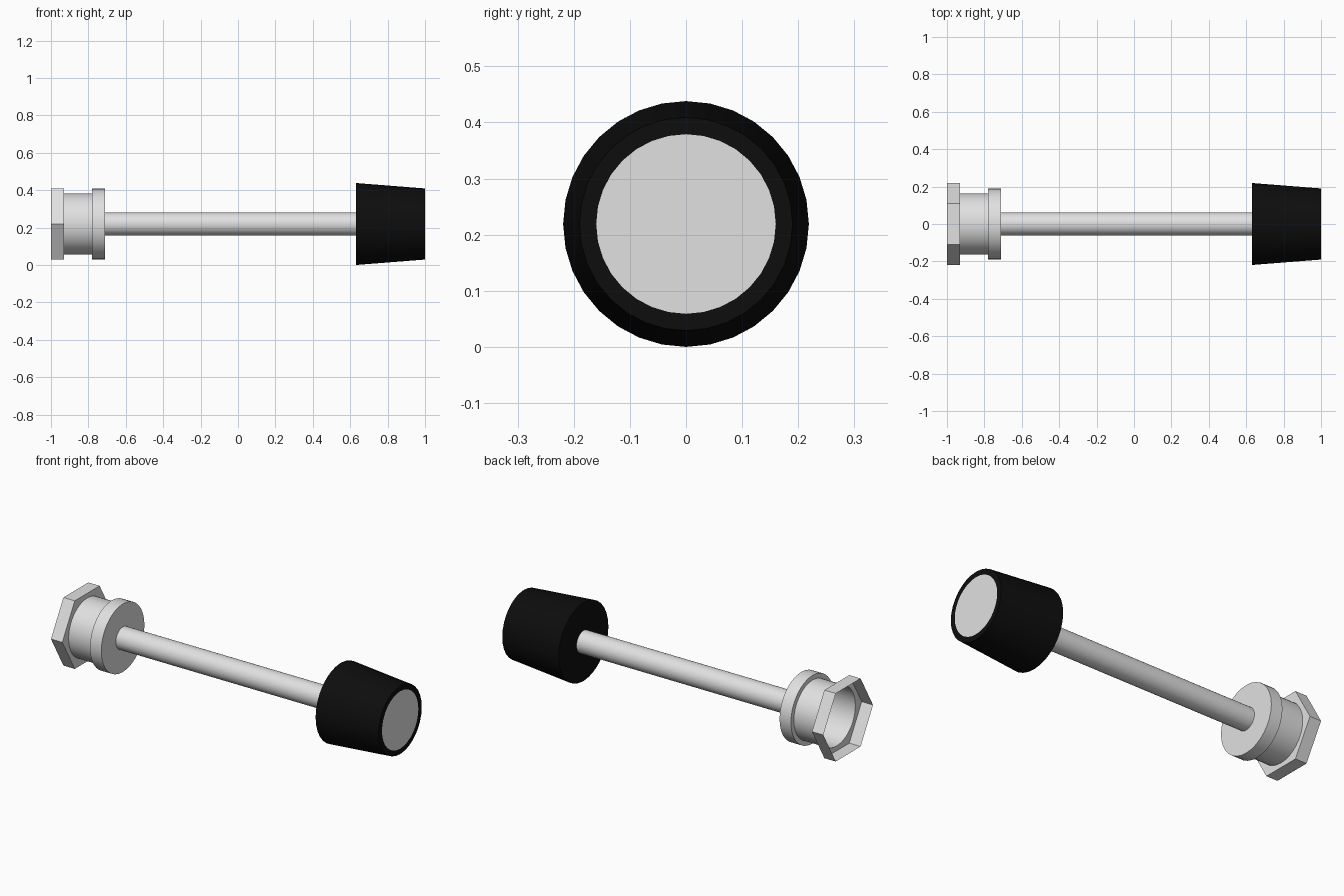
import bpy, bmesh, math

if "Cube" in bpy.data.objects:
    bpy.data.objects.remove(bpy.data.objects["Cube"])

AXIS_Z = 0.219


def material(name, value):
    m = bpy.data.materials.new(name)
    m.diffuse_color = (value, value, value, 1)
    m.use_nodes = True
    m.node_tree.nodes["Principled BSDF"].inputs["Base Color"].default_value = m.diffuse_color
    return m


metal = material("light grey metal", 0.75)
rubber = material("black rubber", 0.004)


def lathe(name, sections, mat):
    """Skin sections (x, radius, sides) along the x axis; radius 0 closes with a disc.
    Sections with different side counts are not joined here."""
    bm = bmesh.new()
    prev = None
    for x, r, n in sections:
        if r == 0:
            bm.faces.new(prev)
            continue
        ring = [bm.verts.new((x, r * math.cos(2 * math.pi * i / n),
                              AXIS_Z + r * math.sin(2 * math.pi * i / n))) for i in range(n)]
        if prev:
            for i in range(n):
                j = (i + 1) % n
                bm.faces.new((prev[i], prev[j], ring[j], ring[i]))
        else:
            first = ring
        prev = ring
    if name in ("knob",):
        bm.faces.new(first)
    bmesh.ops.recalc_face_normals(bm, faces=bm.faces)
    me = bpy.data.meshes.new(name)
    bm.to_mesh(me)
    bm.free()
    me.materials.append(mat)
    ob = bpy.data.objects.new(name, me)
    bpy.context.collection.objects.link(ob)
    bpy.ops.object.select_all(action='DESELECT')
    ob.select_set(True)
    bpy.context.view_layer.objects.active = ob
    bpy.ops.object.shade_smooth_by_angle(angle=math.radians(30))
    return ob


S = 32
# Open hexagonal collar wall
lathe("hex_collar", [(-1, 0.219, 6), (-0.93, 0.219, 6)], metal)

# Collar web: hexagon outline down to the round neck
bm = bmesh.new()
inner, outer = [], []
for i in range(48):
    a = 2 * math.pi * i / 48
    local = (a % (math.pi / 3)) - math.pi / 6
    r = 0.219 * math.cos(math.pi / 6) / math.cos(local)
    for ring, rad in ((inner, 0.163), (outer, r)):
        ring.append(bm.verts.new((-0.93, rad * math.cos(a), AXIS_Z + rad * math.sin(a))))
for i in range(48):
    j = (i + 1) % 48
    bm.faces.new((inner[i], inner[j], outer[j], outer[i]))
bmesh.ops.recalc_face_normals(bm, faces=bm.faces)
web = bpy.data.meshes.new("collar_web")
bm.to_mesh(web)
bm.free()
web.materials.append(metal)
bpy.context.collection.objects.link(bpy.data.objects.new("collar_web", web))

# Hollow neck and flange, closed on the shaft side
lathe("neck_and_flange", [(-0.93, 0.164, S), (-0.78, 0.164, S), (-0.78, 0.19, S),
                          (-0.71, 0.19, S), (-0.71, 0, S)], metal)

# Shaft
lathe("shaft", [(-0.71, 0.062, S), (0.632, 0.062, S)], metal)

# Tapered knob with an inset metal end disc
knob = lathe("knob", [(0.632, 0.219, S), (1, 0.19, S), (1, 0.16, S), (1, 0, S)], rubber)
knob.data.materials.append(metal)
for p in knob.data.polygons:
    if p.center.x > 0.99 and len(p.vertices) == S:
        p.material_index = 1
